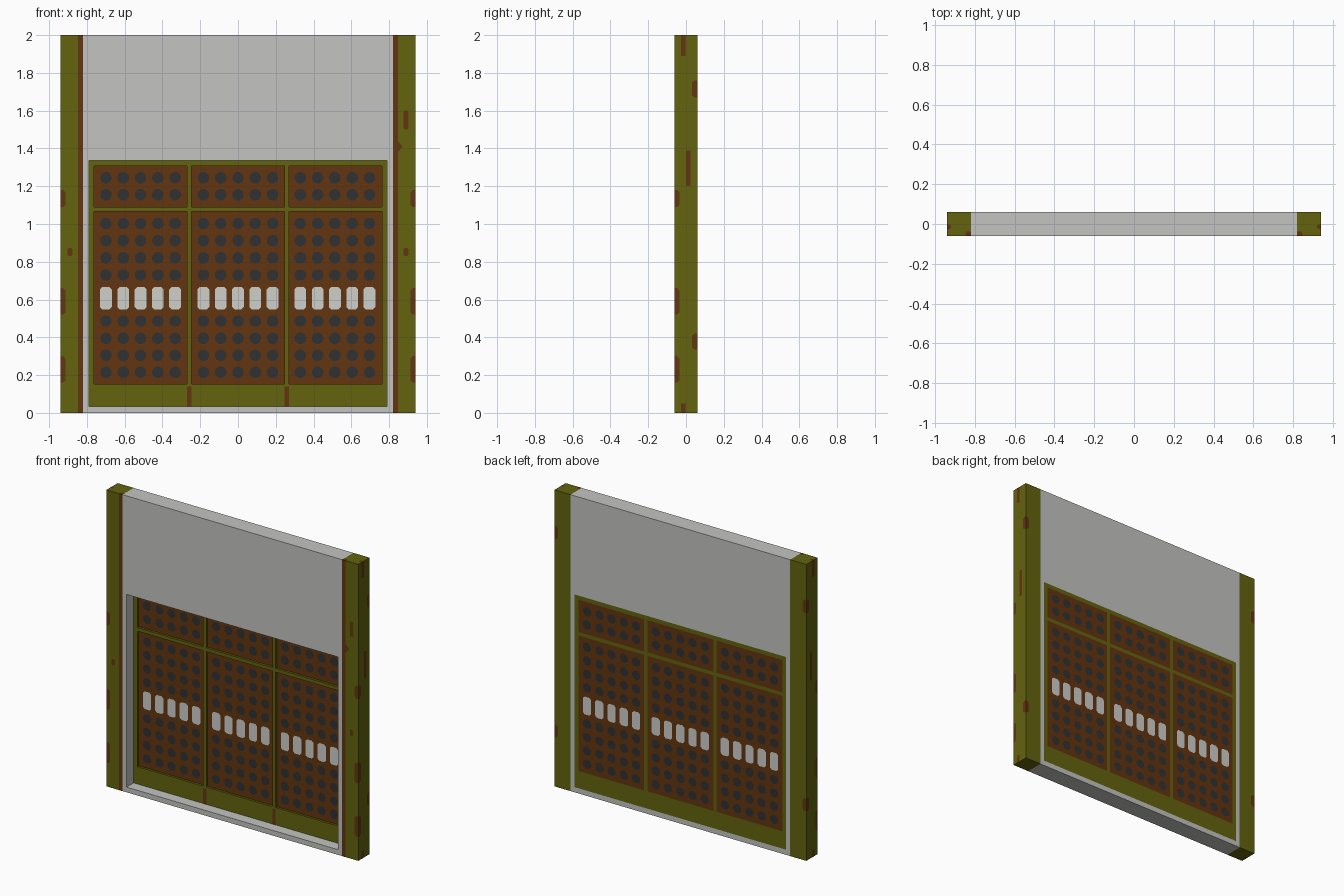
import bpy, bmesh, math
from mathutils import Vector

if "Cube" in bpy.data.objects:
    bpy.data.objects.remove(bpy.data.objects["Cube"])


def mat(name, col):
    m = bpy.data.materials.new(name)
    m.diffuse_color = (*col, 1)
    m.use_nodes = True
    m.node_tree.nodes["Principled BSDF"].inputs["Base Color"].default_value = m.diffuse_color
    return m


OLIVE = mat("olive paint", (0.125, 0.125, 0.0045))
RUST = mat("rust brown", (0.122, 0.036, 0.005))
GREY = mat("light grey wall", (0.55, 0.55, 0.535))
DARK = mat("dark grey", (0.03, 0.031, 0.032))
PALE = mat("pale window", (0.62, 0.62, 0.60))
EPS = 0.001


def finish(bm, name, material):
    me = bpy.data.meshes.new(name)
    bm.to_mesh(me)
    bm.free()
    me.materials.append(material)
    ob = bpy.data.objects.new(name, me)
    bpy.context.collection.objects.link(ob)
    return ob


def boxes(name, material, items):
    """Boxes given as (x0, x1, y0, y1, z0, z1)."""
    bm = bmesh.new()
    for x0, x1, y0, y1, z0, z1 in items:
        r = bmesh.ops.create_cube(bm, size=1)
        for v in r["verts"]:
            v.co = Vector(((x0 + x1) / 2 + v.co.x * (x1 - x0),
                           (y0 + y1) / 2 + v.co.y * (y1 - y0),
                           (z0 + z1) / 2 + v.co.z * (z1 - z0)))
    return finish(bm, name, material)


def plate(bm, pts, axis, plane, sign):
    """Flat painted face on the plane of an axis, facing sign."""
    p = plane + sign * EPS
    co = {0: lambda u, v: (p, u, v), 1: lambda u, v: (u, p, v), 2: lambda u, v: (u, v, p)}[axis]
    f = bm.faces.new([bm.verts.new(co(u, v)) for u, v in pts])
    f.normal_update()
    if f.normal[axis] * sign < 0:
        f.normal_flip()


def chip(u0, u1, v0, v1, c0=0.0, c1=0.0):
    """Rectangle outline with corners cut by c0 at u0 and c1 at u1."""
    pts = [(u0 + c0, v0), (u1 - c1, v0), (u1, v0 + c1), (u1, v1 - c1),
           (u1 - c1, v1), (u0 + c0, v1), (u0, v1 - c0), (u0, v0 + c0)]
    return [p for i, p in enumerate(pts) if p != pts[i - 1]]


# wall around the opening
W, O, Y = 0.82, 0.79, 0.06
boxes("wall", GREY, [(-W, W, -Y, Y, 1.335, 2), (-W, W, -Y, Y, 0, 0.035),
                     (-W, -O, -Y, Y, 0.035, 1.335), (O, W, -Y, Y, 0.035, 1.335)])

# side posts with rust strips and chips
for s, side in ((-1, "left"), (1, "right")):
    boxes(side + "_post", OLIVE, [(min(s * 0.82, s * 0.94), max(s * 0.82, s * 0.94), -Y, Y, 0, 2)])
    bm = bmesh.new()

    def front(x0, x1, z0, z1, c0=0.0, c1=0.0, plane=-Y, sign=-1):
        plate(bm, [(s * u, v) for u, v in chip(x0, x1, z0, z1, c0, c1)], 1, plane, sign)

    def outer(y0, y1, z0, z1, c0=0.0, c1=0.0):
        plate(bm, chip(y0, y1, z0, z1, c0, c1), 0, s * 0.94, s)

    front(0.82, 0.846, 0, 2)
    front(0.877, 0.902, 0.83, 0.872, 0.006, 0.006)
    for z0, z1 in ((1.09, 1.18), (0.52, 0.66), (0.16, 0.30)):   # front corner wear
        front(0.914, 0.94, z0, z1, 0.012, 0)
        outer(-Y, -0.035, z0, z1, 0, 0.012)
    for z0, z1 in ((1.67, 1.76), (0.335, 0.42)):                # back corner wear
        outer(0.032, Y, z0, z1, 0.012, 0)
        front(0.914, 0.94, z0, z1, 0.012, 0, Y, 1)
    outer(-0.027, -0.002, 1.89, 2)
    outer(0, 0.024, 1.2, 1.39, 0.005, 0.005)
    outer(-0.027, -0.002, 0, 0.05)
    if s > 0:
        front(0.877, 0.902, 1.5, 1.6, 0.005, 0.005)
        plate(bm, [(0.84, 1.375), (0.872, 1.41), (0.84, 1.445)], 1, -Y, -1)
    for z, sg in ((2, 1), (0, -1)):                             # end chips
        plate(bm, [(s * u, v) for u, v in chip(0.82, 0.846, -Y, -0.037, 0, 0.006)], 2, z, sg)
        plate(bm, [(s * u, v) for u, v in chip(0.92, 0.94, -0.025, -0.003, 0.006, 0)], 2, z, sg)
    for v in bm.verts:
        v.co.z = min(max(v.co.z, 0), 2 + EPS)
    finish(bm, side + "_post_rust", RUST)

# shutter frame
F0, P0 = 0.015, 0.03
B0, B1 = 0.247, 0.271          # mullion edges
frame = [(-O, O, F0, Y, 0.035, 0.152), (-O, O, F0, Y, 1.307, 1.335)]
for s in (-1, 1):
    for a, b in ((0.762, O), (B0, B1)):
        frame.append((min(s * a, s * b), max(s * a, s * b), F0, Y, 0.152, 1.307))
bays = [(-0.762, -B1), (-B0, B0), (B1, 0.762)]
frame += [(a, b, F0, Y, 1.066, 1.09) for a, b in bays]
boxes("shutter_frame", OLIVE, frame)

# shutter panels
boxes("shutter_panels", RUST, [(a, b, P0, Y, z0, z1) for a, b in bays
                               for z0, z1 in ((0.152, 1.066), (1.09, 1.307))])

# rust joints on the bottom rail
bm = bmesh.new()
for s in (-1, 1):
    plate(bm, chip(s * 0.258 - 0.012, s * 0.258 + 0.012, 0.035, 0.14), 1, F0, -1)
finish(bm, "bottom_rail_joints", RUST)

# round dots and pale windows on both panel sides
dots, wins = bmesh.new(), bmesh.new()
rows = (1.245, 1.155, 1.003, 0.912, 0.821, 0.73, 0.486, 0.395, 0.305, 0.215)
ring = [(0.031 * math.cos(math.tau * (i + 0.5) / 12), 0.031 * math.sin(math.tau * (i + 0.5) / 12))
        for i in range(12)]
for cx in (-0.516, 0, 0.513):
    for i in range(-2, 3):
        x = cx + i * 0.0915
        for plane, sign in ((P0, -1), (Y, 1)):
            for z in rows:
                plate(dots, [(x + u, z + v) for u, v in ring], 1, plane, sign)
            plate(wins, chip(x - 0.031, x + 0.031, 0.547, 0.667, 0.013, 0.013), 1, plane, sign)
finish(dots, "panel_dots", DARK)
finish(wins, "panel_windows", PALE)
